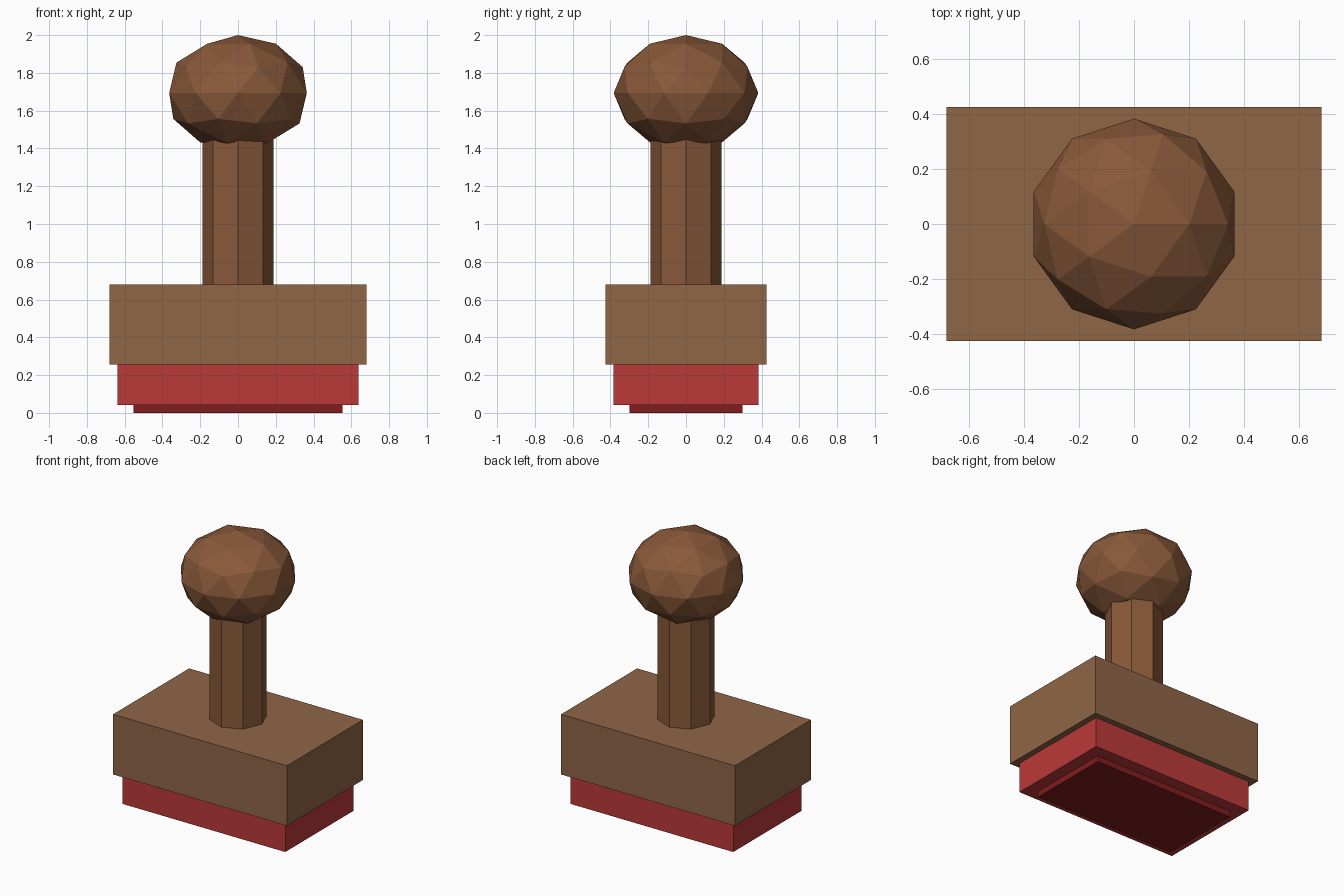
import bpy

if "Cube" in bpy.data.objects:
    bpy.data.objects.remove(bpy.data.objects["Cube"])

U = 2 / 4.7  # base unit: the whole stamp is 4.7 units tall


def material(name, rgb):
    m = bpy.data.materials.new(name)
    m.diffuse_color = (*rgb, 1)
    m.use_nodes = True
    m.node_tree.nodes["Principled BSDF"].inputs["Base Color"].default_value = m.diffuse_color
    return m


def finish(name, mat):
    ob = bpy.context.object
    ob.name = name
    ob.data.materials.append(mat)
    bpy.ops.object.transform_apply(location=False, rotation=False, scale=True)
    return ob


def box(name, width, depth, z0, z1, mat):
    bpy.ops.mesh.primitive_cube_add(size=1, location=(0, 0, (z0 + z1) / 2 * U))
    bpy.context.object.scale = (width * U, depth * U, (z1 - z0) * U)
    return finish(name, mat)


dark_wood = material("dark_wood", (0.25, 0.10, 0.042))
light_wood = material("light_wood", (0.275, 0.133, 0.061))
red = material("red_rubber", (0.50, 0.041, 0.041))
dark_red = material("ink_red", (0.22, 0.012, 0.013))

# Stacked base: printing face, rubber pad, wooden block
box("printing_face", 2.6, 1.4, 0.0, 0.1, dark_red)
box("rubber_pad", 3.0, 1.8, 0.1, 0.6, red)
box("wooden_block", 3.2, 2.0, 0.6, 1.6, light_wood)

# Octagonal handle with corners on the axes
bpy.ops.mesh.primitive_cylinder_add(vertices=8, radius=0.44 * U, depth=1.8 * U,
                                    location=(0, 0, 2.5 * U))
finish("handle_post", dark_wood)

# Flattened faceted knob
bpy.ops.mesh.primitive_ico_sphere_add(subdivisions=2, radius=0.9 * U,
                                      location=(0, 0, 3.98 * U))
bpy.context.object.scale = (1, 1, 0.8)
finish("handle_knob", dark_wood)
